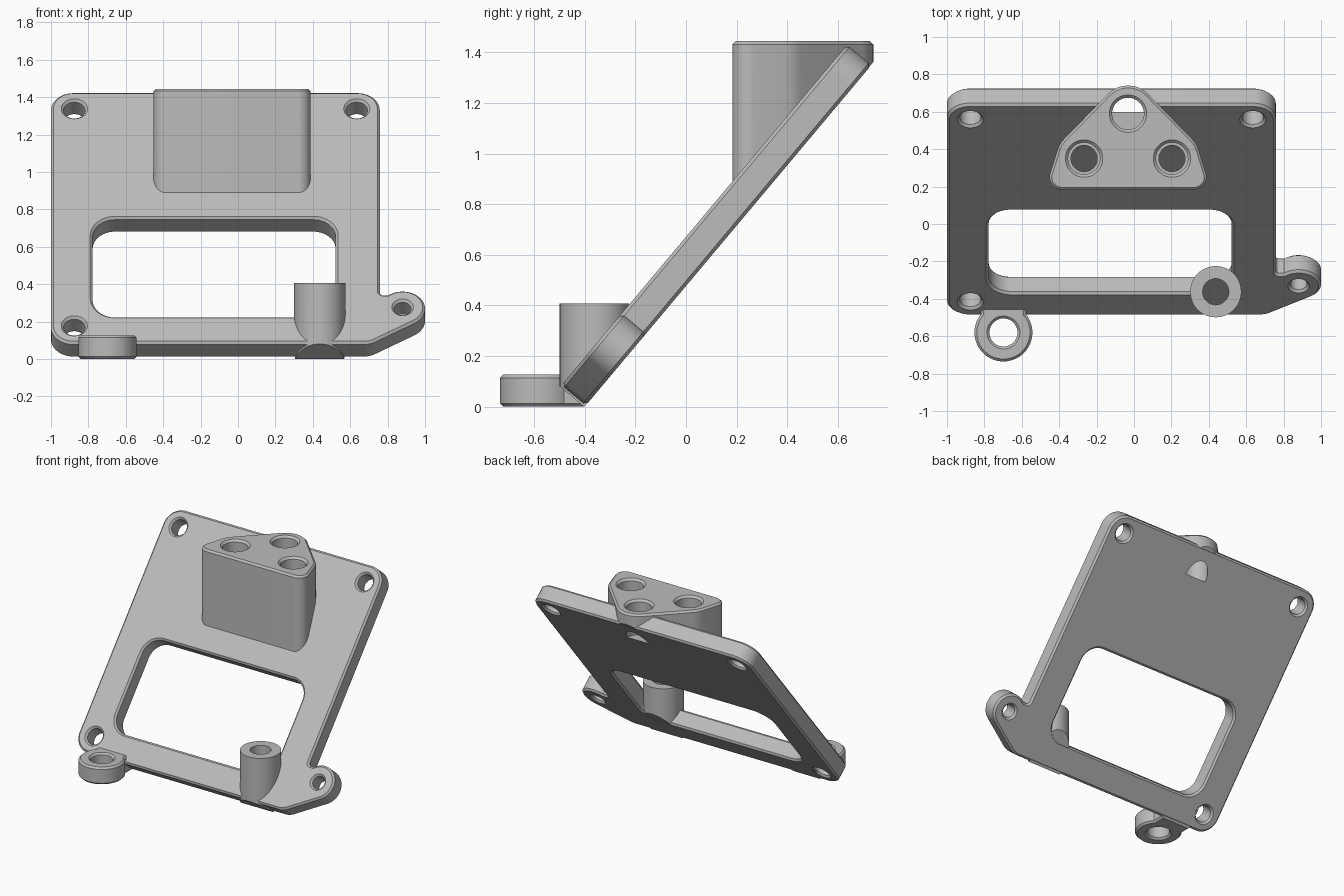
import bpy, bmesh, math
from mathutils import Matrix, Vector
from mathutils.geometry import convex_hull_2d

default = bpy.data.objects.get("Cube")
if default:
    bpy.data.objects.remove(default, do_unlink=True)

grey = bpy.data.materials.new("plain_grey")
grey.use_nodes = True
colour = (0.5, 0.5, 0.5, 1)
grey.diffuse_color = colour
grey.node_tree.nodes["Principled BSDF"].inputs["Base Color"].default_value = colour

# Slanted frame: local x is sideways, y runs up the slope, z points out of the front
THICK, SIDE, CHAMFER = 0.125, 1.755, 0.013
SLOPE = Matrix.Translation((0, -0.396, 0.005)) @ Matrix.Rotation(math.radians(50), 4, "X")
UP_SLOPE = SLOPE.to_3x3() @ Vector((0, 1, 0))
OUTWARD = SLOPE.to_3x3() @ Vector((0, 0, 1))


def arc(x, y, r, start=0, end=360, steps=48):
    count = steps if end - start == 360 else steps + 1
    angles = [math.radians(start + (end - start) * i / steps) for i in range(count)]
    return [Vector((x + r * math.cos(a), y + r * math.sin(a))) for a in angles]


def rounded(corners, steps=10):
    """Closed outline from (x, y, radius) corners."""
    out = []
    for i, (x, y, r) in enumerate(corners):
        p = Vector((x, y))
        if not r:
            out.append(p)
            continue
        a = (Vector(corners[i - 1][:2]) - p).normalized()
        b = (Vector(corners[(i + 1) % len(corners)][:2]) - p).normalized()
        half = a.angle(b) / 2
        centre = p + (a + b).normalized() * r / math.sin(half)
        reach = r / math.tan(half)
        s, e = p + a * reach - centre, p + b * reach - centre
        out += [centre + s.lerp(e, k / steps).normalized() * r for k in range(steps + 1)]
    return out


def hull(points):
    return [points[i] for i in convex_hull_2d(points)]


def loft(rings, bevel_at=()):
    """Solid through (outline, z) rings, with chamfered rims at given heights."""
    bm = bmesh.new()
    loops = [[bm.verts.new((p.x, p.y, z)) for p in pts] for pts, z in rings]
    for low, high in zip(loops, loops[1:]):
        for i in range(len(low)):
            bm.faces.new((low[i - 1], low[i], high[i], high[i - 1]))
    bm.faces.new(loops[0])
    bm.faces.new(loops[-1])
    bmesh.ops.recalc_face_normals(bm, faces=bm.faces)
    rims = [e for e in bm.edges
            if any(all(abs(v.co.z - z) < 1e-5 for v in e.verts) for z in bevel_at)]
    if rims:
        bmesh.ops.bevel(bm, geom=rims, offset=CHAMFER, segments=1, profile=0.5,
                        affect="EDGES", clamp_overlap=False)
    return bm


def clip(bm, point, normal):
    """Keep the side the normal points to and close the cut."""
    bmesh.ops.bisect_plane(bm, geom=bm.verts[:] + bm.edges[:] + bm.faces[:],
                           plane_co=point, plane_no=normal, clear_inner=True)
    bmesh.ops.holes_fill(bm, edges=[e for e in bm.edges if e.is_boundary])
    bmesh.ops.recalc_face_normals(bm, faces=bm.faces)
    return bm


def above(bm, height):
    """Trim a solid to the space outside a plane parallel to the plate."""
    return clip(bm, SLOPE @ Vector((0, 0, height)), OUTWARD)


def make(name, bm, matrix=None):
    if matrix:
        bm.transform(matrix)
    mesh = bpy.data.meshes.new(name)
    bm.to_mesh(mesh)
    bm.free()
    mesh.materials.append(grey)
    ob = bpy.data.objects.new(name, mesh)
    bpy.context.collection.objects.link(ob)
    return ob


def cutter(bm, matrix=None):
    ob = make("cutter", bm, matrix)
    ob.hide_render = True
    return ob


def through_hole(x, y, r, depth, matrix=None):
    """Cutter for a hole with both rims chamfered."""
    c, e = CHAMFER, 0.02
    stations = ((r + c + e, -e), (r, c), (r, depth - c), (r + c + e, depth + e))
    return cutter(loft([(arc(x, y, rad), z) for rad, z in stations]), matrix)


def finish(ob, cutters):
    bpy.ops.object.select_all(action="DESELECT")
    bpy.context.view_layer.objects.active = ob
    ob.select_set(True)
    for c in cutters:
        mod = ob.modifiers.new("cut", "BOOLEAN")
        mod.operation, mod.solver, mod.object = "DIFFERENCE", "EXACT", c
        bpy.ops.object.modifier_apply(modifier=mod.name)
    bpy.ops.object.shade_smooth_by_angle(angle=math.radians(28))


# Slanted plate with a side ear
EAR = (0.88, 0.25)
ear_arc = [(p.x, p.y, 0) for p in arc(*EAR, 0.12, -58, 130, 28)]
outline = rounded([(-1, 0, 0.12), (0.705, 0, 0.12)] + ear_arc +
                  [(0.758, 0.342, 0.02), (0.758, SIDE, 0.12), (-1, SIDE, 0.12)])
plate = make("slanted_plate", loft([(outline, 0), (outline, THICK)], (0, THICK)), SLOPE)


# Window opening, flared at both faces
def window(grow):
    l, r, b, t = -0.777 - grow, 0.522 + grow, 0.189 - grow, 0.872 + grow
    rad = 0.12 + grow
    return rounded([(l, b, rad), (r, b, rad), (r, t, rad), (l, t, rad)])


flare = CHAMFER + 0.02
window_cut = cutter(loft([(window(flare), -0.02), (window(0), CHAMFER),
                          (window(0), THICK - CHAMFER), (window(flare), THICK + 0.02)]), SLOPE)
plate_cuts = [window_cut, through_hole(*EAR, 0.045, THICK, SLOPE)]
for x, y in ((-0.875, 0.12), (-0.875, SIDE - 0.12), (0.635, SIDE - 0.12)):
    plate_cuts.append(through_hole(x, y, 0.057, THICK, SLOPE))

# Rounded triangular holder
TOP, MID = 1.445, -0.032
sockets = [(MID - 0.235, 0.35), (MID + 0.235, 0.35), (MID, 0.59)]
points = [p for x, y in sockets for p in arc(x, y, 0.15)]
for side in (-1, 1):
    points += arc(MID + side * 0.353, 0.25, 0.067)
shape = hull(points)
holder = make("triangular_holder",
              above(loft([(shape, 0.5), (shape, TOP)], (TOP,)), 0.002))
holder_cuts = []
for x, y in sockets:
    stations = ((0.085, 1.19), (0.085, TOP - 0.015), (0.12, TOP + 0.02))
    holder_cuts.append(cutter(loft([(arc(x, y, r), z) for r, z in stations])))
plate_cuts.append(holder_cuts[-1])
for x, y in sockets[:2]:
    pilot = arc(x, y, 0.07)
    holder_cuts.append(cutter(above(loft([(pilot, 0.6), (pilot, 1.3)]), THICK + 0.004)))

# Round post rising from the lower edge
POST = (0.437, -0.362)
ring = arc(*POST, 0.137)
post_solid = above(loft([(ring, -0.3), (ring, 0.407)]), 0.002)
post = make("round_post", clip(post_solid, SLOPE @ Vector((0, -0.008, 0)), UP_SLOPE))
bore = arc(*POST, 0.07)
bore_cut = cutter(above(loft([(bore, -0.3), (bore, 0.5)]), THICK + 0.004))

# Flat foot tab with a neck running into the plate
TAB = (-0.698, -0.58)
neck_angle = math.degrees(math.acos(0.12 / 0.155))
tab_shape = arc(*TAB, 0.155, 180 - neck_angle, 360 + neck_angle)
tab_shape += [Vector((TAB[0] + s * 0.12, -0.3)) for s in (1, -1)]
tab = make("foot_tab", above(loft([(tab_shape, 0), (tab_shape, 0.127)], (0, 0.127)), 0.002))

tab_cut = through_hole(*TAB, 0.075, 0.127)
jobs = ((plate, plate_cuts), (holder, holder_cuts), (post, [bore_cut]), (tab, [tab_cut]))
for ob, cuts in jobs:
    finish(ob, cuts)
for c in {c for _, cuts in jobs for c in cuts}:
    bpy.data.objects.remove(c, do_unlink=True)
